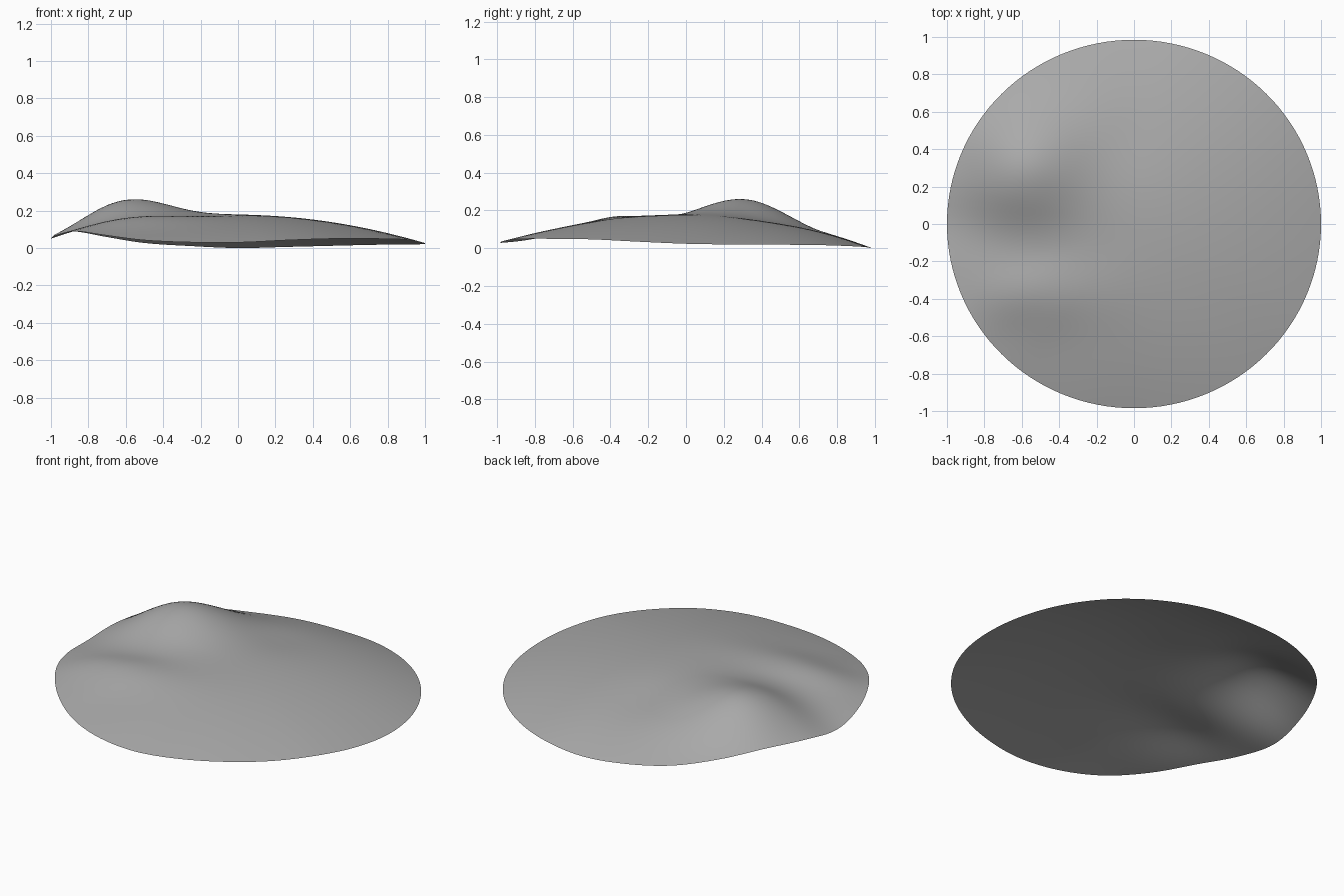
import bpy
import bmesh
import math

cube = bpy.data.objects.get("Cube")
if cube:
    bpy.data.objects.remove(cube, do_unlink=True)

SEGMENTS, RINGS = 128, 48
RADIUS_X, RADIUS_Y = 1.0, 0.985
CROWN = 0.177
RIM_MEAN = 0.02

# Rim heights in millimetres, every 15 degrees from +x
RIM = [24, 20, 19, 17, 12, 6, 0, 11, 27, 60, 88, 78,
       50, 72, 90, 68, 42, 31, 30, 42, 50, 50, 47, 35]

# Folds: centre x, centre y, spread x, spread y, height
FOLDS = [
    (-0.68, 0.35, 0.27, 0.25, 0.174),    # main hump
    (-0.65, -0.38, 0.30, 0.16, 0.05),    # front ridge
    (-0.60, -0.16, 0.25, 0.12, -0.018),  # valley between them
    (-0.08, 0.45, 0.16, 0.16, -0.012),   # shallow dip beside the hump
]


def rim_height(angle):
    """Smooth periodic curve through the rim heights."""
    n = len(RIM)
    t = angle / math.tau * n
    i = math.floor(t)
    f = t - i
    a, b, c, d = (RIM[(i + k) % n] for k in (-1, 0, 1, 2))
    value = b + f * (c - a + f * (2 * a - 5 * b + 4 * c - d
                                  + f * (3 * (b - c) + d - a))) / 2
    return value / 1000


def height(rho, angle):
    x, y = rho * math.cos(angle), rho * math.sin(angle)
    z = CROWN * (1 - rho ** 2) + RIM_MEAN * rho ** 2
    z += (rim_height(angle) - RIM_MEAN) * rho ** 3
    for cx, cy, sx, sy, amount in FOLDS:
        falloff = math.exp(-(((x - cx) / sx) ** 2 + ((y - cy) / sy) ** 2) / 2)
        z += amount * falloff * (1 - rho ** 4)
    return z


# Draped round sheet: concentric rings around a centre point
bm = bmesh.new()
centre = bm.verts.new((0, 0, height(0, 0)))
inner = None
for r in range(1, RINGS + 1):
    rho = r / RINGS
    ring = []
    for s in range(SEGMENTS):
        angle = math.tau * s / SEGMENTS
        ring.append(bm.verts.new((RADIUS_X * rho * math.cos(angle),
                                  RADIUS_Y * rho * math.sin(angle),
                                  height(rho, angle))))
    for s in range(SEGMENTS):
        t = (s + 1) % SEGMENTS
        if inner:
            bm.faces.new((inner[s], ring[s], ring[t], inner[t]))
        else:
            bm.faces.new((centre, ring[s], ring[t]))
    inner = ring
for face in bm.faces:
    face.smooth = True

mesh = bpy.data.meshes.new("draped_disc")
bm.to_mesh(mesh)
bm.free()
disc = bpy.data.objects.new("draped_disc", mesh)
bpy.context.collection.objects.link(disc)

# Plain grey cloth
colour = (0.4, 0.4, 0.4, 1)
grey = bpy.data.materials.new("grey_cloth")
grey.use_nodes = True
grey.diffuse_color = colour
grey.node_tree.nodes["Principled BSDF"].inputs["Base Color"].default_value = colour
mesh.materials.append(grey)
